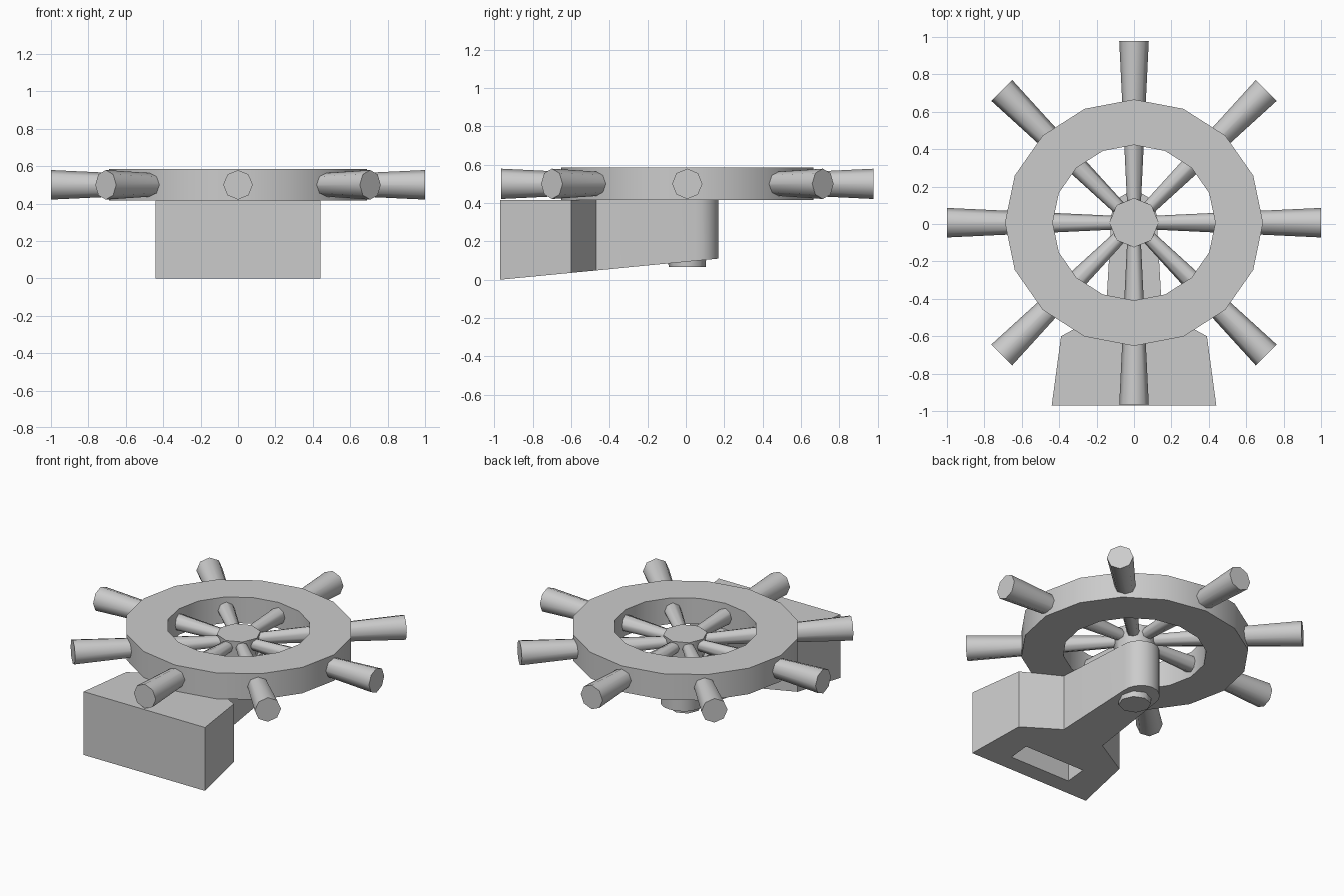
import bpy, bmesh
from math import radians, sin, cos, pi
from mathutils import Matrix, Vector

cube = bpy.data.objects.get("Cube")
if cube:
    bpy.data.objects.remove(cube, do_unlink=True)

grey = bpy.data.materials.new("grey")
grey.use_nodes = True
GREY = (0.6, 0.6, 0.6, 1)
grey.diffuse_color = GREY
grey.node_tree.nodes["Principled BSDF"].inputs["Base Color"].default_value = GREY

CENTRE = Vector((0, 0.007, 0))
Y_SQUASH = 0.955
WHEEL_Z = 0.5


def finish(name, bm):
    """Turn a bmesh into a smooth-shaded object with crisp edges."""
    bmesh.ops.recalc_face_normals(bm, faces=bm.faces)
    mesh = bpy.data.meshes.new(name)
    bm.to_mesh(mesh)
    bm.free()
    mesh.materials.append(grey)
    mesh.shade_smooth()
    mesh.set_sharp_from_angle(angle=radians(50))
    obj = bpy.data.objects.new(name, mesh)
    bpy.context.collection.objects.link(obj)
    return obj


def circle(bm, radius, z, sides, squash=1.0):
    return [bm.verts.new(CENTRE + Vector((radius * cos(2 * pi * i / sides),
                                          radius * squash * sin(2 * pi * i / sides), z)))
            for i in range(sides)]


# Wheel rim: rectangular section swept round sixteen sides
bm = bmesh.new()
section = [(0.69, 0.415), (0.69, 0.585), (0.435, 0.585), (0.435, 0.415)]
loops = [circle(bm, r, z, 16, Y_SQUASH) for r, z in section]
for a, b in zip(loops, loops[1:] + loops[:1]):
    for i in range(16):
        j = (i + 1) % 16
        bm.faces.new((a[i], a[j], b[j], b[i]))
finish("wheel_rim", bm)

# Spokes flaring into handles
for k in range(8):
    reach = 0.972 if k in (2, 6) else 1.0
    bm = bmesh.new()
    bmesh.ops.create_cone(bm, cap_ends=True, segments=8, radius1=0.032,
                          radius2=0.079, depth=reach)
    place = (Matrix.Translation(CENTRE + Vector((0, 0, WHEEL_Z)))
             @ Matrix.Rotation(k * pi / 4, 4, "Z")
             @ Matrix.Rotation(pi / 2, 4, "Y")
             @ Matrix.Translation((0, 0, reach / 2)))
    bmesh.ops.transform(bm, matrix=place, verts=bm.verts)
    finish(f"spoke_{k + 1}", bm)

# Hub pin tapering down through the bracket
bm = bmesh.new()
low, high = circle(bm, 0.096, 0.065, 8), circle(bm, 0.132, 0.545, 8)
bm.faces.new(low)
bm.faces.new(high)
for i in range(8):
    j = (i + 1) % 8
    bm.faces.new((low[i], low[j], high[j], high[i]))
finish("hub_pin", bm)

# Bracket: mirrored outline with a rounded arm end and a sloping underside
half = [(0.44, -0.97), (0.39, -0.60), (0.15, -0.47)]
half += [(0.12 * cos(a * pi / 10), 0.05 + 0.12 * sin(a * pi / 10)) for a in range(5)]
outline = half + [(0, 0.17)] + [(-x, y) for x, y in reversed(half)]
bm = bmesh.new()
top = [bm.verts.new((x, y, 0.415)) for x, y in outline]
base = [bm.verts.new((x, y, (y + 0.97) * 0.0965)) for x, y in outline]
bm.faces.new(top)
bm.faces.new(base)
for i in range(len(outline)):
    j = (i + 1) % len(outline)
    bm.faces.new((base[i], base[j], top[j], top[i]))
bracket = finish("bracket", bm)

# Slot recessed into the underside of the bracket
bm = bmesh.new()
bmesh.ops.create_cube(bm, size=1)
bmesh.ops.transform(bm, verts=bm.verts, matrix=Matrix.Translation((0, -0.802, 0.05))
                    @ Matrix.Diagonal((0.44, 0.135, 0.4, 1)))
cutter = finish("slot_cutter", bm)
cutter.hide_render = True
cut = bracket.modifiers.new("slot", "BOOLEAN")
cut.operation = "DIFFERENCE"
cut.solver = "EXACT"
cut.object = cutter
bpy.context.view_layer.objects.active = bracket
bpy.ops.object.modifier_apply(modifier=cut.name)
bpy.data.objects.remove(cutter, do_unlink=True)
bracket.data.set_sharp_from_angle(angle=radians(50))
